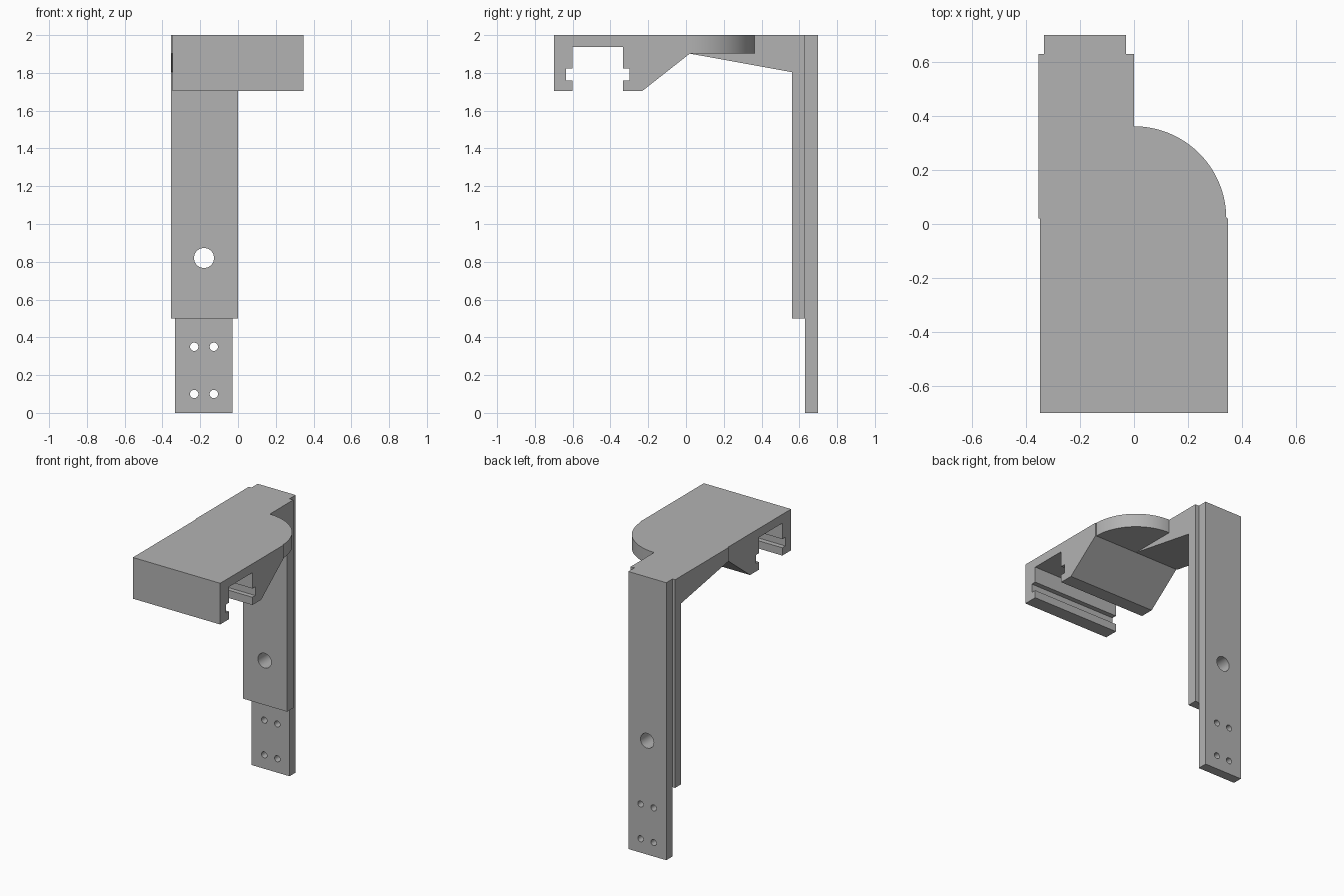
import bpy
import bmesh
from math import cos, sin, pi, radians
from mathutils import Matrix, Vector

cube = bpy.data.objects.get("Cube")
if cube:
    bpy.data.objects.remove(cube, do_unlink=True)

grey = bpy.data.materials.new("plain grey")
grey.use_nodes = True
GREY = (0.45, 0.45, 0.45, 1)
grey.diffuse_color = GREY
grey.node_tree.nodes["Principled BSDF"].inputs["Base Color"].default_value = GREY


def extrude(name, points, offset):
    """Extrude a closed outline of 3D points along an offset."""
    bm = bmesh.new()
    face = bm.faces.new([bm.verts.new(p) for p in points])
    moved = bmesh.ops.extrude_face_region(bm, geom=[face])["geom"]
    verts = [v for v in moved if isinstance(v, bmesh.types.BMVert)]
    bmesh.ops.translate(bm, verts=verts, vec=Vector(offset))
    bmesh.ops.recalc_face_normals(bm, faces=bm.faces)
    return finish(name, bm)


def finish(name, bm):
    mesh = bpy.data.meshes.new(name)
    bm.to_mesh(mesh)
    bm.free()
    mesh.materials.append(grey)
    obj = bpy.data.objects.new(name, mesh)
    bpy.context.collection.objects.link(obj)
    return obj


def side_profile(name, yz, x0, x1):
    return extrude(name, [(x0, y, z) for y, z in yz], (x1 - x0, 0, 0))


TOP, PEAK = 2.0, 1.902
JOINT = 0.02      # y where the clamp head meets the arm
PLATE = 0.63      # y where the two post plates meet

# Clamp head with grooved channel and sloped back
clamp_head = side_profile("clamp_head", [
    (-0.70, TOP), (-0.70, 1.703), (-0.60, 1.703), (-0.60, 1.759),
    (-0.635, 1.759), (-0.635, 1.822), (-0.60, 1.822), (-0.60, 1.936),
    (-0.333, 1.936), (-0.333, 1.822), (-0.30, 1.822), (-0.30, 1.759),
    (-0.333, 1.759), (-0.333, 1.703), (-0.233, 1.703), (JOINT, PEAK),
    (JOINT, TOP)], -0.348, 0.348)

# Tapered arm running into the front post plate
arm_and_post = side_profile("arm_and_post", [
    (JOINT, TOP), (JOINT, PEAK), (0.56, 1.804), (0.56, 0.5),
    (PLATE, 0.5), (PLATE, TOP)], -0.354, 0)

# Narrower mounting plate behind the post
back_plate = side_profile("back_plate", [
    (PLATE, 0), (0.70, 0), (0.70, TOP), (PLATE, TOP)], -0.333, -0.03)

# Quarter-round shelf beside the arm
RADIUS, STEPS = 0.342, 32
arc = [(RADIUS * cos(a), JOINT + RADIUS * sin(a), PEAK)
       for a in (i * pi / 2 / STEPS for i in range(STEPS + 1))]
round_shelf = extrude("round_shelf", [(0, JOINT, PEAK)] + arc, (0, 0, TOP - PEAK))

# Drilled holes: one large, four small
holes = [(-0.18, 0.82, 0.053)]
holes += [(x, z, 0.022) for x in (-0.232, -0.128) for z in (0.10, 0.35)]
bm = bmesh.new()
for x, z, r in holes:
    bmesh.ops.create_cone(
        bm, cap_ends=True, segments=32, radius1=r, radius2=r, depth=0.4,
        matrix=Matrix.Translation((x, PLATE, z)) @ Matrix.Rotation(pi / 2, 4, "X"))
drill = finish("hole_cutter", bm)
drill.hide_render = True

for plate in (arm_and_post, back_plate):
    bpy.context.view_layer.objects.active = plate
    cut = plate.modifiers.new("holes", "BOOLEAN")
    cut.operation = "DIFFERENCE"
    cut.solver = "EXACT"
    cut.object = drill
    bpy.ops.object.modifier_apply(modifier=cut.name)
bpy.data.objects.remove(drill, do_unlink=True)

# Smooth the round walls, keep the edges crisp
bpy.ops.object.select_all(action="DESELECT")
for part in (arm_and_post, back_plate, round_shelf):
    part.select_set(True)
bpy.context.view_layer.objects.active = round_shelf
bpy.ops.object.shade_smooth_by_angle(angle=radians(30))
